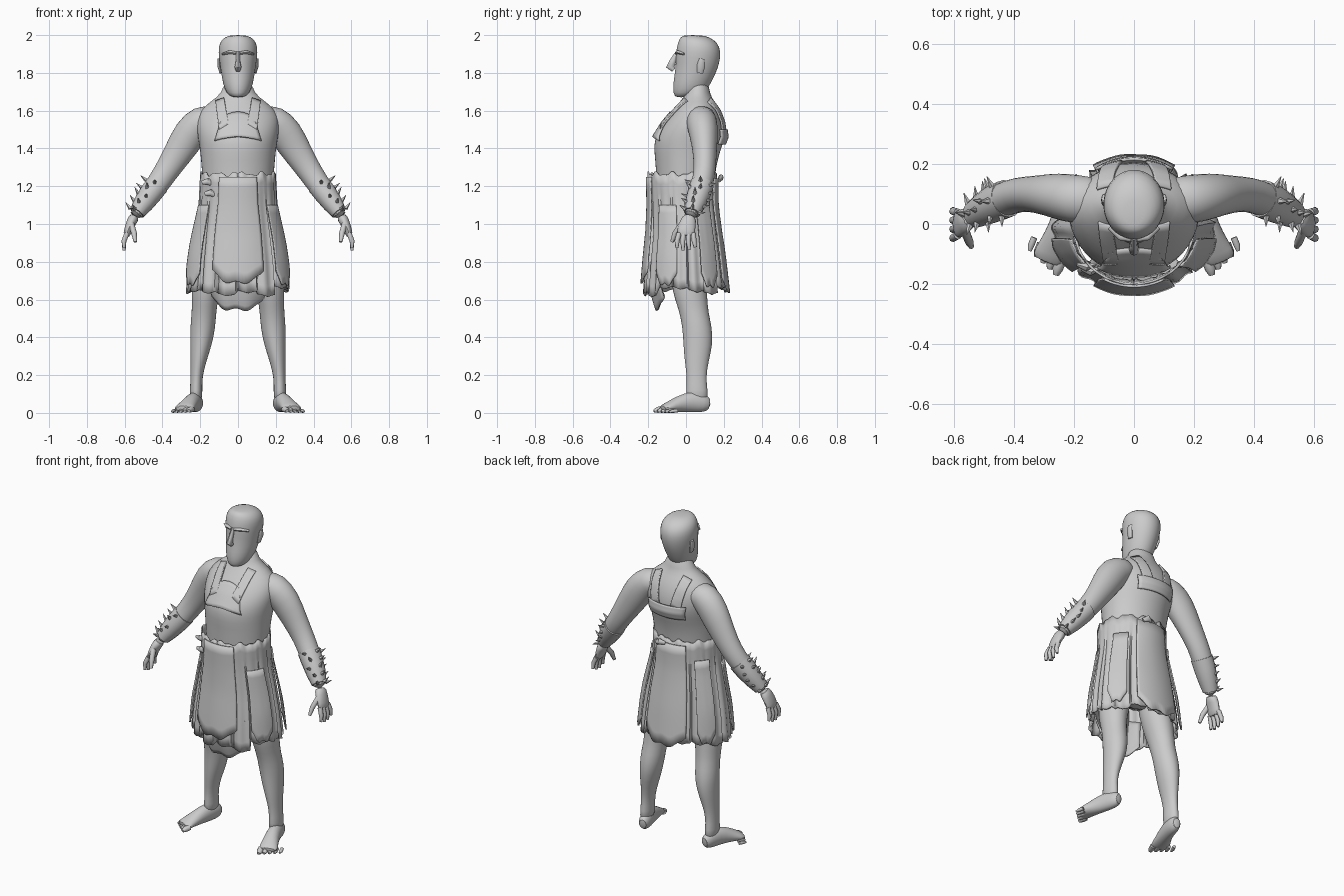
import bpy, math, random
from mathutils import Vector

if "Cube" in bpy.data.objects:
    bpy.data.objects.remove(bpy.data.objects["Cube"])
random.seed(4)

GREY = (0.6, 0.6, 0.6, 1)
clay = bpy.data.materials.new("clay_grey")
clay.use_nodes = True
clay.diffuse_color = GREY
clay.node_tree.nodes["Principled BSDF"].inputs["Base Color"].default_value = GREY


def build(name, verts, faces, mirror=False, subdivide=0, thickness=0, sharp=50):
    mesh = bpy.data.meshes.new(name)
    mesh.from_pydata(verts, [], faces)
    mesh.materials.append(clay)
    obj = bpy.data.objects.new(name, mesh)
    bpy.context.collection.objects.link(obj)
    bpy.ops.object.select_all(action="DESELECT")
    bpy.context.view_layer.objects.active = obj
    obj.select_set(True)
    bpy.ops.object.mode_set(mode="EDIT")
    bpy.ops.mesh.select_all(action="SELECT")
    bpy.ops.mesh.normals_make_consistent(inside=False)
    bpy.ops.object.mode_set(mode="OBJECT")
    bpy.ops.object.shade_smooth_by_angle(angle=math.radians(sharp))
    if thickness:
        obj.modifiers.new("Thickness", "SOLIDIFY").thickness = thickness
    if mirror:
        obj.modifiers.new("Mirror", "MIRROR").use_mirror_merge = False
    if subdivide:
        obj.modifiers.new("Smooth", "SUBSURF").levels = subdivide
    return obj


def skin(name, rings, **options):
    """Closed surface through equal rings of points."""
    n = len(rings[0])
    verts = [p for ring in rings for p in ring]
    faces = [(r * n + i, r * n + (i + 1) % n, (r + 1) * n + (i + 1) % n, (r + 1) * n + i)
             for r in range(len(rings) - 1) for i in range(n)]
    faces += [tuple(range(n)), tuple(range(len(verts) - n, len(verts)))]
    return build(name, verts, faces, **options)


def grid(name, point, cols, rows, **options):
    """Open sheet; point(u, v) takes u and v from 0 to 1."""
    verts = [point(i / cols, j / rows) for j in range(rows + 1) for i in range(cols + 1)]
    w = cols + 1
    faces = [(j * w + i, j * w + i + 1, (j + 1) * w + i + 1, (j + 1) * w + i)
             for j in range(rows) for i in range(cols)]
    return build(name, verts, faces, **options)


def stack(name, rows, n=20, **options):
    """Horizontal ovals: height, centre x, half width, front y, back y."""
    rings = []
    for z, cx, rx, front, back in rows:
        angles = [math.tau * i / n for i in range(n)]
        rings.append([(cx + rx * math.sin(a),
                       (front + back) / 2 - (back - front) / 2 * math.cos(a), z) for a in angles])
    return skin(name, rings, **options)


def limb(name, path, ref, n=12, **options):
    """Ovals across a path: x, y, z, radius along ref, radius across it."""
    centres = [Vector(p[:3]) for p in path]
    rings = []
    for k, p in enumerate(path):
        along = (centres[min(k + 1, len(path) - 1)] - centres[max(k - 1, 0)]).normalized()
        u = (Vector(ref) - along * along.dot(Vector(ref))).normalized()
        v = along.cross(u)
        rings.append([centres[k] + u * p[3] * math.cos(math.tau * i / n)
                      + v * p[4] * math.sin(math.tau * i / n) for i in range(n)])
    return skin(name, rings, **options)


def section(rows, z):
    """Oval of a stack at any height, rows running downward or upward."""
    rows = sorted(rows)
    z = min(max(z, rows[0][0]), rows[-1][0])
    for a, b in zip(rows, rows[1:]):
        if z <= b[0]:
            t = (z - a[0]) / (b[0] - a[0])
            return [p + (q - p) * t for p, q in zip(a, b)]


# Torso and neck
TORSO = [(.75, 0, .18, -.1, .13), (1, 0, .19, -.13, .13), (1.2, 0, .185, -.16, .15),
         (1.3, 0, .195, -.16, .16), (1.38, 0, .2, -.17, .18), (1.46, 0, .215, -.17, .21),
         (1.54, 0, .225, -.12, .2), (1.6, 0, .205, -.07, .18), (1.65, 0, .145, -.03, .15),
         (1.69, 0, .085, 0, .125), (1.76, 0, .075, .01, .12)]
stack("torso", TORSO, n=24, subdivide=1)

# Head, nose, brow
HEAD = [(1.67, 0, .03, -.055, .0), (1.69, 0, .062, -.068, .1), (1.74, 0, .08, -.07, .13),
        (1.8, 0, .09, -.06, .16), (1.85, 0, .098, -.055, .178), (1.91, 0, .106, -.055, .187),
        (1.96, 0, .1, -.045, .17), (1.99, 0, .072, -.03, .125), (2, 0, .035, -.01, .08)]
stack("head", HEAD, subdivide=1)
limb("nose", [(0, -.045, 1.91, .01, .009), (0, -.07, 1.86, .018, .012),
              (0, -.084, 1.832, .022, .018), (0, -.065, 1.815, .012, .014)], (0, 1, 0), n=8)
limb("brow", [(.01, -.05, 1.905, .008, .01), (.045, -.043, 1.91, .01, .012),
              (.08, -.01, 1.9, .006, .01)], (0, 0, 1), n=8, mirror=True)
limb("ear", [(.09, .075, 1.8, .016, .008), (.1, .08, 1.84, .022, .01),
             (.1, .085, 1.875, .015, .008)], (0, 1, 0), n=8, mirror=True)

# Arms, bracers with spikes, hands
limb("arm", [(.1, .08, 1.57, .075, .06), (.19, .08, 1.55, .085, .09), (.255, .095, 1.48, .078, .094),
             (.32, .1, 1.37, .063, .078), (.385, .1, 1.27, .058, .064), (.44, .08, 1.19, .06, .062),
             (.5, .05, 1.11, .05, .05), (.55, .02, 1.035, .036, .034)],
     (0, 1, 0), n=16, mirror=True, subdivide=1)
limb("bracer", [(.425, .085, 1.21, .064, .063), (.46, .07, 1.165, .063, .062),
                (.5, .05, 1.11, .056, .055), (.535, .03, 1.06, .045, .042)],
     (0, 1, 0), n=14, mirror=True)
elbow, wrist = Vector((.44, .08, 1.2)), Vector((.535, .03, 1.06))
axis = (wrist - elbow).normalized()
side = (Vector((0, 1, 0)) - axis * axis.y).normalized()
outer = side.cross(axis)
if outer.x < 0:
    outer = -outer
for k in range(5):
    for angle in (-70, 0, 70):
        turn = math.radians(angle + random.uniform(-15, 15))
        out = outer * math.cos(turn) + side * math.sin(turn)
        base = elbow.lerp(wrist, k / 4) + out * (.055 - .0035 * k)
        tip = base + out * .04 - axis * random.uniform(0, .02)
        limb("bracer_spike", [(*base, .012, .012), (*tip, .001, .001)], axis + side * .3,
             n=5, mirror=True)
limb("palm", [(.545, .022, 1.045, .035, .032), (.565, .01, 1.01, .045, .027),
              (.583, 0, .965, .05, .023), (.592, -.002, .93, .045, .017)],
     (0, 1, 0), mirror=True, subdivide=1)
for k in range(4):
    y = -.037 + .025 * k
    drop = (.0, .012, .01, -.005)[k]
    limb("finger", [(.588, y, .95, .014, .014), (.604, y * 1.2 - .003, .91, .013, .013),
                    (.603, y * 1.3, .872 - drop, .008, .008)], (0, 1, 0), n=8, mirror=True)
limb("thumb", [(.565, -.02, 1.0, .017, .016), (.55, -.058, .95, .015, .015),
               (.543, -.075, .905, .009, .009)], (0, 1, 0), n=8, mirror=True)

# Legs and feet
stack("leg", [(.9, .12, .1, -.1, .12), (.68, .165, .085, -.08, .11), (.6, .175, .07, -.06, .115),
              (.53, .18, .066, -.035, .12), (.45, .187, .068, -.02, .14), (.36, .195, .058, -.015, .143),
              (.27, .21, .042, -.008, .12), (.19, .22, .031, .005, .107), (.12, .222, .034, 0, .115),
              (.06, .222, .034, 0, .12)], n=16, mirror=True, subdivide=1)
limb("foot", [(.21, .13, .045, .032, .025), (.218, .09, .052, .051, .037), (.232, .03, .06, .058, .04),
              (.255, -.04, .046, .045, .044), (.28, -.1, .028, .026, .055),
              (.292, -.13, .02, .018, .056)], (0, 0, 1), n=14, mirror=True, subdivide=1)
for k in range(5):
    x, y = .25 + .022 * k, -.125 + .02 * k
    size = .02 - .002 * k
    limb("toe", [(x - .005, y, size, size * .8, size * .9), (x + .005, y - .025, size * .8, size * .8, size * .9),
                 (x + .01, y - .045, size * .5, size * .4, size * .5)], (0, 0, 1), n=8, mirror=True)

# Kilt of overlapping strips with a ragged hem
KILT = [(1.28, 0, .2, -.205, .165), (1.1, 0, .208, -.195, .16), (.95, 0, .235, -.195, .175),
        (.8, 0, .258, -.21, .195), (.5, 0, .285, -.235, .23)]
STRIPS = 15
hems = [random.uniform(.61, .66) for _ in range(STRIPS)]


def on_kilt(a, z, out=0):
    _, _, rx, front, back = section(KILT, z)
    return (math.sin(a) * (rx + out),
            (front + back) / 2 - math.cos(a) * ((back - front) / 2 + out), z)


def kilt_point(u, v):
    strip = u * STRIPS % 1
    hem = hems[int(u * STRIPS) % STRIPS] + .03 * abs(strip - .5)
    top = 1.265 + .008 * math.sin(u * 71) + .006 * math.sin(u * 130)
    z = top + (hem - top) * v
    fold = (strip - .5) * .035 + .012 * math.sin(strip * math.tau)
    return on_kilt(u * math.tau, z, fold * min(1, v * 1.3))


grid("kilt", kilt_point, STRIPS * 8, 12, thickness=.008, sharp=40)


def panel(name, centre, spread, top, hem, lift, tuck=0):
    """Cloth piece lying over the kilt, with a scalloped hem."""
    def point(u, v):
        s = u * 2 - 1
        low = hem + .07 * abs(s) ** 3 + .008 * math.sin(u * 17)
        z = top + (low - top) * v
        return on_kilt(centre + s * spread, z, lift * min(1, .4 + v) - tuck * v * v)
    grid(name, point, 18, 10, thickness=.008)


panel("front_apron", 0, .5, 1.25, .69, .022)
panel("front_under_cloth", 0, .75, .8, .545, -.01, .06)
panel("back_panel", math.pi, .5, 1.24, .64, .02)
for s in (-1, 1):
    panel("hip_panel", s * 1.1, .28, 1.1, .68, .018)
    panel("rear_hip_panel", math.pi + s * .95, .22, 1.15, .67, .024)

# Torn knots tucked into the waist
for x, y, z in ((-.16, -.135, 1.22), (-.145, -.15, 1.16), (.05, .175, 1.24)):
    limb("waist_knot", [(x - .03, y, z, .01, .006), (x, y - .01 if y < 0 else y + .01, z + .006, .018, .014),
                        (x + .03, y, z - .01, .012, .006)], (0, 0, 1), n=8)


# Chest and back harness
def band(name, corners, facing=-1, lift=.012, bow=0):
    """Strap between four x, z corners laid on the torso."""
    a, b, c, d = [Vector(p) for p in corners]

    def point(u, v):
        x, z = a.lerp(b, u).lerp(d.lerp(c, u), v)
        z += bow * math.sin(u * math.pi)
        _, _, rx, front, back = section(TORSO, z)
        depth = math.sqrt(max(0, 1 - (x / rx) ** 2))
        return (x, (front + back) / 2 + facing * ((back - front) / 2 * depth + lift), z)
    grid(name, point, 12, 8, thickness=.01)


for s in (-1, 1):
    band("shoulder_strap", [(s * .12, 1.655), (s * .075, 1.67), (s * .05, 1.53), (s * .1, 1.5)])
    band("back_shoulder_strap", [(s * .125, 1.65), (s * .075, 1.67), (s * .04, 1.5), (s * .1, 1.48)], 1)
band("chest_plate", [(-.085, 1.57), (.085, 1.57), (.125, 1.44), (-.125, 1.44)], bow=.025)
band("back_band", [(-.13, 1.5), (.13, 1.5), (.12, 1.42), (-.12, 1.42)], 1, .016)
